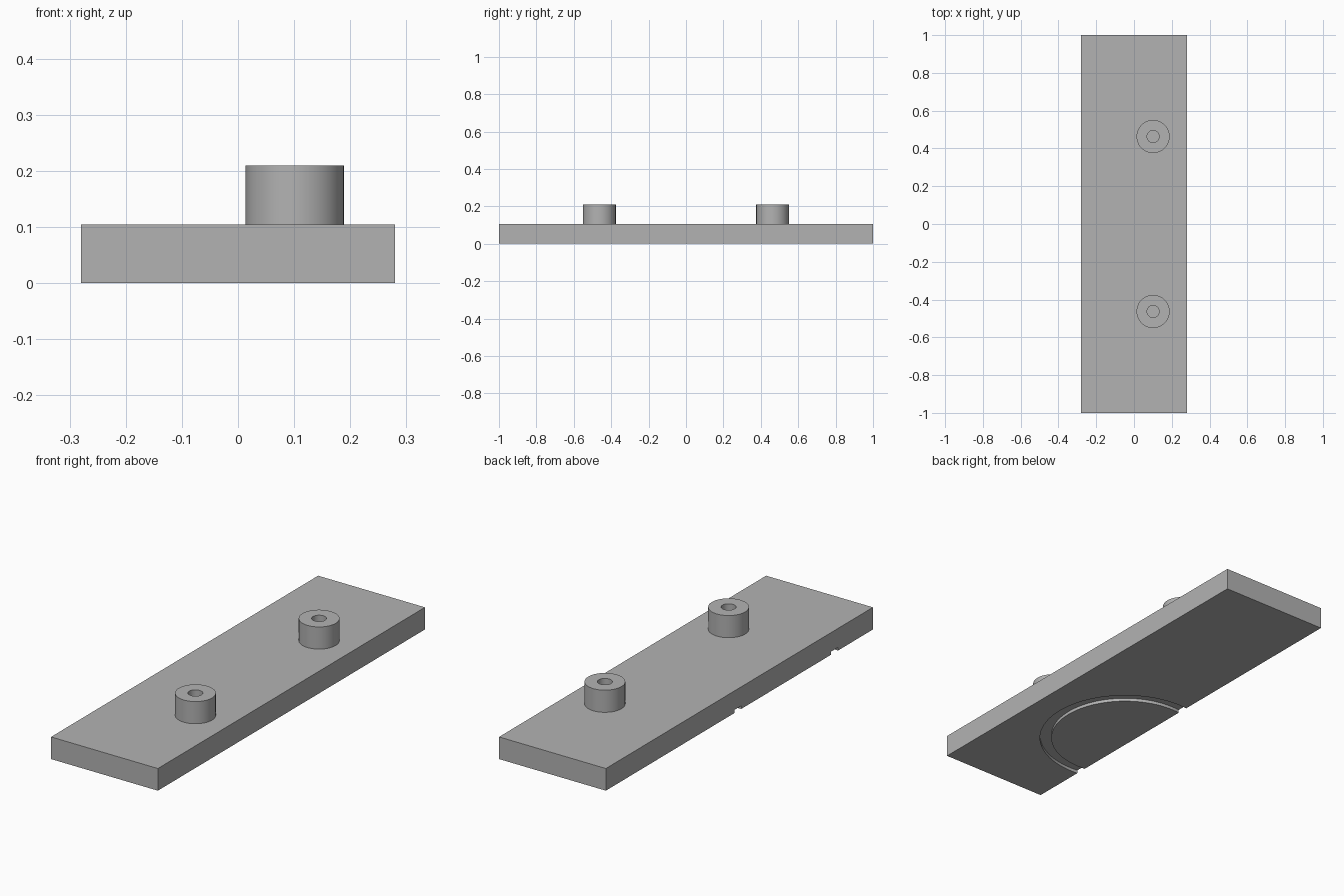
import bpy, bmesh, math
from mathutils import Matrix

cube = bpy.data.objects.get("Cube")
if cube:
    bpy.data.objects.remove(cube, do_unlink=True)

HALF_X, HALF_Y, TOP = 0.28, 1.0, 0.105
GROOVE_DEPTH = 0.015

grey = bpy.data.materials.new("plain grey")
grey.use_nodes = True
grey.diffuse_color = (0.45, 0.45, 0.45, 1)
grey.node_tree.nodes["Principled BSDF"].inputs["Base Color"].default_value = grey.diffuse_color


def add_object(name, bm):
    bmesh.ops.recalc_face_normals(bm, faces=bm.faces)
    mesh = bpy.data.meshes.new(name)
    bm.to_mesh(mesh)
    bm.free()
    mesh.materials.append(grey)
    obj = bpy.data.objects.new(name, mesh)
    bpy.context.collection.objects.link(obj)
    return obj


def lathe(name, profile, location, closed=False, steps=64):
    """Spin a radius/height profile about the vertical axis."""
    bm = bmesh.new()
    verts = [bm.verts.new((r, 0, z)) for r, z in profile]
    pairs = list(zip(verts, verts[1:]))
    if closed:
        pairs.append((verts[-1], verts[0]))
    edges = [bm.edges.new(p) for p in pairs]
    bmesh.ops.spin(bm, geom=verts + edges, cent=(0, 0, 0), axis=(0, 0, 1),
                   angle=math.tau, steps=steps, use_merge=True)
    bmesh.ops.remove_doubles(bm, verts=bm.verts, dist=0.0001)
    obj = add_object(name, bm)
    obj.location = location
    return obj


def smooth(obj):
    bpy.ops.object.select_all(action='DESELECT')
    obj.select_set(True)
    bpy.context.view_layer.objects.active = obj
    bpy.ops.object.shade_smooth_by_angle(angle=math.radians(30))


# Flat rectangular plate
bm = bmesh.new()
bmesh.ops.create_cube(bm, size=1, matrix=Matrix.Translation((0, 0, TOP / 2))
                      @ Matrix.Diagonal((2 * HALF_X, 2 * HALF_Y, TOP, 1)))
plate = add_object("base_plate", bm)

# Shallow arc groove under the plate, running out through its right edge
inner, outer = 0.338, 0.39
ring = [(inner, -0.05), (outer, -0.05), (outer, GROOVE_DEPTH), (inner, GROOVE_DEPTH)]
cutter = lathe("groove_cutter", ring, (-0.24, -0.35, 0), closed=True, steps=96)
cutter.hide_render = True
cutter.hide_set(True)
cut = plate.modifiers.new("arc_groove", 'BOOLEAN')
cut.operation = 'DIFFERENCE'
cut.solver = 'EXACT'
cut.object = cutter

# Two hollow round bosses
wall = [(0.0875, TOP), (0.0875, 0.21), (0.032, 0.21), (0.032, TOP)]
for name, y in (("front_boss", -0.463), ("back_boss", 0.463)):
    smooth(lathe(name, wall, (0.101, y, 0)))
